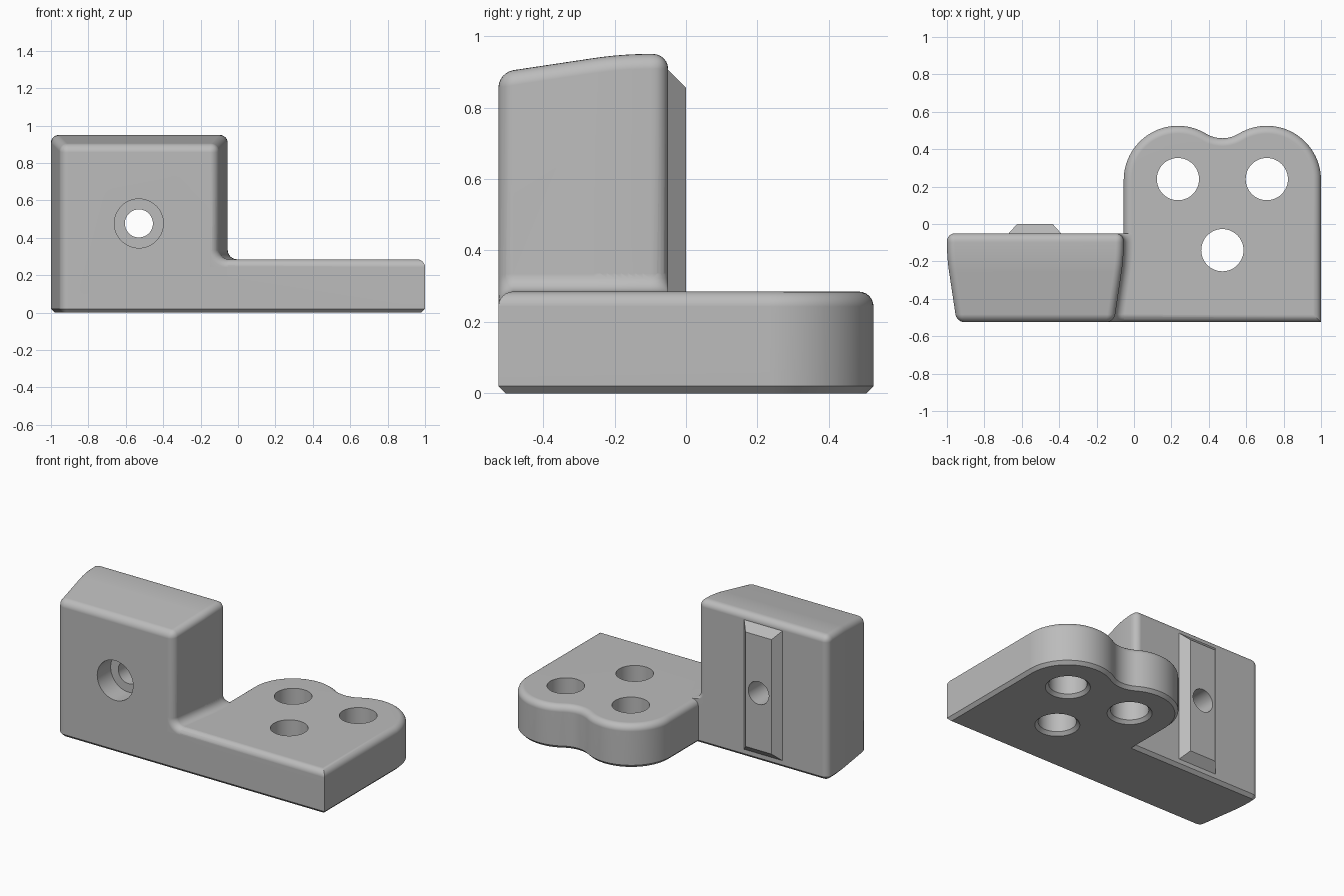
import bpy
import bmesh
from math import sin, cos, pi, radians, atan2
from mathutils import Matrix

cube = bpy.data.objects.get("Cube")
if cube:
    bpy.data.objects.remove(cube, do_unlink=True)

grey = bpy.data.materials.new("plain_grey")
grey.use_nodes = True
grey.diffuse_color = (0.5, 0.5, 0.5, 1)
grey.node_tree.nodes["Principled BSDF"].inputs["Base Color"].default_value = (0.5, 0.5, 0.5, 1)

FRONT, BACK, RIGHT = -0.525, -0.05, -0.055   # block limits
PLATE_TOP, TOP, ROUND, CHAMFER = 0.285, 0.95, 0.042, 0.02
LOBES = (0.235, 0.71)
LOBE_Y, LOBE_R = 0.235, 0.29


def finish(name, bm):
    bmesh.ops.recalc_face_normals(bm, faces=bm.faces)
    mesh = bpy.data.meshes.new(name)
    bm.to_mesh(mesh)
    bm.free()
    obj = bpy.data.objects.new(name, mesh)
    bpy.context.collection.objects.link(obj)
    mesh.materials.append(grey)
    return obj


def loft(rings):
    """Skin a list of closed rings and cap both ends."""
    bm = bmesh.new()
    rows = [[bm.verts.new(p) for p in ring] for ring in rings]
    n = len(rows[0])
    for a, b in zip(rows, rows[1:]):
        for i in range(n):
            j = (i + 1) % n
            bm.faces.new((a[i], a[j], b[j], b[i]))
    bm.faces.new(rows[0])
    bm.faces.new(rows[-1])
    bmesh.ops.recalc_face_normals(bm, faces=bm.faces)
    return bm


def bevel(bm, edges, size, segments):
    bmesh.ops.bevel(bm, geom=edges, offset=size, offset_type='OFFSET', segments=segments,
                    profile=0.5, affect='EDGES', clamp_overlap=False)
    bm.normal_update()


def is_bottom(edge):
    return all(v.co.z < 0.001 for v in edge.verts)


def chamfer_bottom(bm):
    edges = [e for e in bm.edges if is_bottom(e) and e.calc_face_angle(0) > 0.5]
    bevel(bm, edges, CHAMFER, 1)


def combine(target, tool, operation):
    mod = target.modifiers.new(operation.lower(), 'BOOLEAN')
    mod.operation, mod.object, mod.solver = operation, tool, 'EXACT'
    tool.hide_render = True
    bpy.context.view_layer.objects.active = target
    bpy.ops.object.modifier_apply(modifier=mod.name)
    bpy.data.objects.remove(tool, do_unlink=True)


def cylinder(name, r1, r2, length, place):
    bm = bmesh.new()
    bmesh.ops.create_cone(bm, cap_ends=True, segments=48, radius1=r1, radius2=r2,
                          depth=length, matrix=place)
    return finish(name, bm)


def arc(cx, cy, r, start, end, steps):
    angles = [start + (end - start) * i / steps for i in range(steps + 1)]
    return [(cx + r * cos(a), cy + r * sin(a)) for a in angles]


def taper(y):
    """Inward lean of the block's sides and top towards the front."""
    bend, slope, soft = -0.18, 0.15, 0.08
    t = bend + soft - y
    if t <= 0:
        return 0
    return slope * t * t / (4 * soft) if t < 2 * soft else slope * (t - soft)


# Upright block
stations = [FRONT] + [-0.26 + 0.02 * i for i in range(9)] + [BACK]
rings = []
for y in stations:
    d = taper(y)
    x0, x1 = -1 + d, RIGHT - d
    rings.append([(x0, y, 0), (x1, y, 0), (x1, y, TOP - d), (x0, y, TOP - d)])
bm = loft(rings)
bevel(bm, [e for e in bm.edges if e.calc_face_angle(0) > 0.5 and not is_bottom(e)], ROUND, 6)
chamfer_bottom(bm)
body = finish("bracket_body", bm)

# Mounting plate with two lobes joined by a hollow
mid, half = sum(LOBES) / 2, (LOBES[1] - LOBES[0]) / 2
hollow_r = 0.167
hollow_y = LOBE_Y + ((LOBE_R + hollow_r) ** 2 - half ** 2) ** 0.5
lean = atan2(hollow_y - LOBE_Y, half)
outline = [(-0.3, FRONT), (1, FRONT)]
outline += arc(LOBES[1], LOBE_Y, LOBE_R, 0, pi - lean, 28)
outline += arc(mid, hollow_y, hollow_r, -lean, lean - pi, 14)[1:-1]
outline += arc(LOBES[0], LOBE_Y, LOBE_R, lean, pi, 28)
outline += [(RIGHT, BACK), (-0.3, BACK)]
bm = loft([[(x, y, z) for x, y in outline] for z in (0, PLATE_TOP)])
bevel(bm, [e for e in bm.edges if all(v.co.z > PLATE_TOP - 0.001 for v in e.verts)], ROUND, 6)
chamfer_bottom(bm)
plate = finish("mounting_plate", bm)

# Plate holes, flared at the underside
for x, y in ((LOBES[0], 0.24), (LOBES[1], 0.24), (mid, -0.14)):
    combine(plate, cylinder("hole_cutter", 0.113, 0.113, 1, Matrix.Translation((x, y, 0))), 'DIFFERENCE')
    combine(plate, cylinder("flare_cutter", 0.153, 0.113, 0.04, Matrix.Translation((x, y, 0))), 'DIFFERENCE')

# Concave blend between block and plate
ends = [(ROUND * (1 - cos(a)), ROUND * (1 - sin(a))) for a in [radians(15 * i) for i in range(7)]]
sections = [(FRONT + dy, s, s) for dy, s in ends]
sections += [(y, 0, 0) for y in stations[1:-1] if y < BACK - ROUND - 0.005]
sections += [(BACK - dy, s, 0) for dy, s in reversed(ends)]
rings = []
for y, sx, sz in sections:
    cx, cz = RIGHT - taper(y) + 0.05, PLATE_TOP + 0.05
    curve = [(cx - (0.05 + sx) * cos(a), cz - (0.05 + sz) * sin(a))
             for a in [radians(15 * i) for i in range(7)]]
    low, inner = PLATE_TOP - 0.1, cx - 0.15
    shape = [(inner, curve[0][1])] + curve + [(cx, low), (inner, low)]
    rings.append([(x, y, z) for x, z in shape])
blend = finish("corner_blend", loft(rings))

# Locating rail with sloped sides on the back
rail_x, rail_z = -0.53, 0.477
rings = []
for y, w, h in ((BACK - 0.05, 0.14, 0.428), (BACK, 0.14, 0.428), (0, 0.095, 0.378)):
    rings.append([(rail_x + sx * w, y, rail_z + sz * h)
                  for sx, sz in ((-1, -1), (1, -1), (1, 1), (-1, 1))])
rail = finish("locating_rail", loft(rings))

for part in (plate, blend, rail):
    combine(body, part, 'UNION')

# Bolt hole with counterbore
turn = Matrix.Rotation(radians(90), 4, 'X')
for r, length, y in ((0.075, 2, 0), (0.131, 0.28, FRONT)):
    place = Matrix.Translation((rail_x, y, rail_z)) @ turn
    combine(body, cylinder("bore_cutter", r, r, length, place), 'DIFFERENCE')

# Smooth shading with crisp edges
bpy.ops.object.select_all(action='DESELECT')
body.select_set(True)
bpy.context.view_layer.objects.active = body
bpy.ops.object.shade_smooth_by_angle(angle=radians(30))
weighted = body.modifiers.new("weighted_normals", 'WEIGHTED_NORMAL')
weighted.keep_sharp = True
